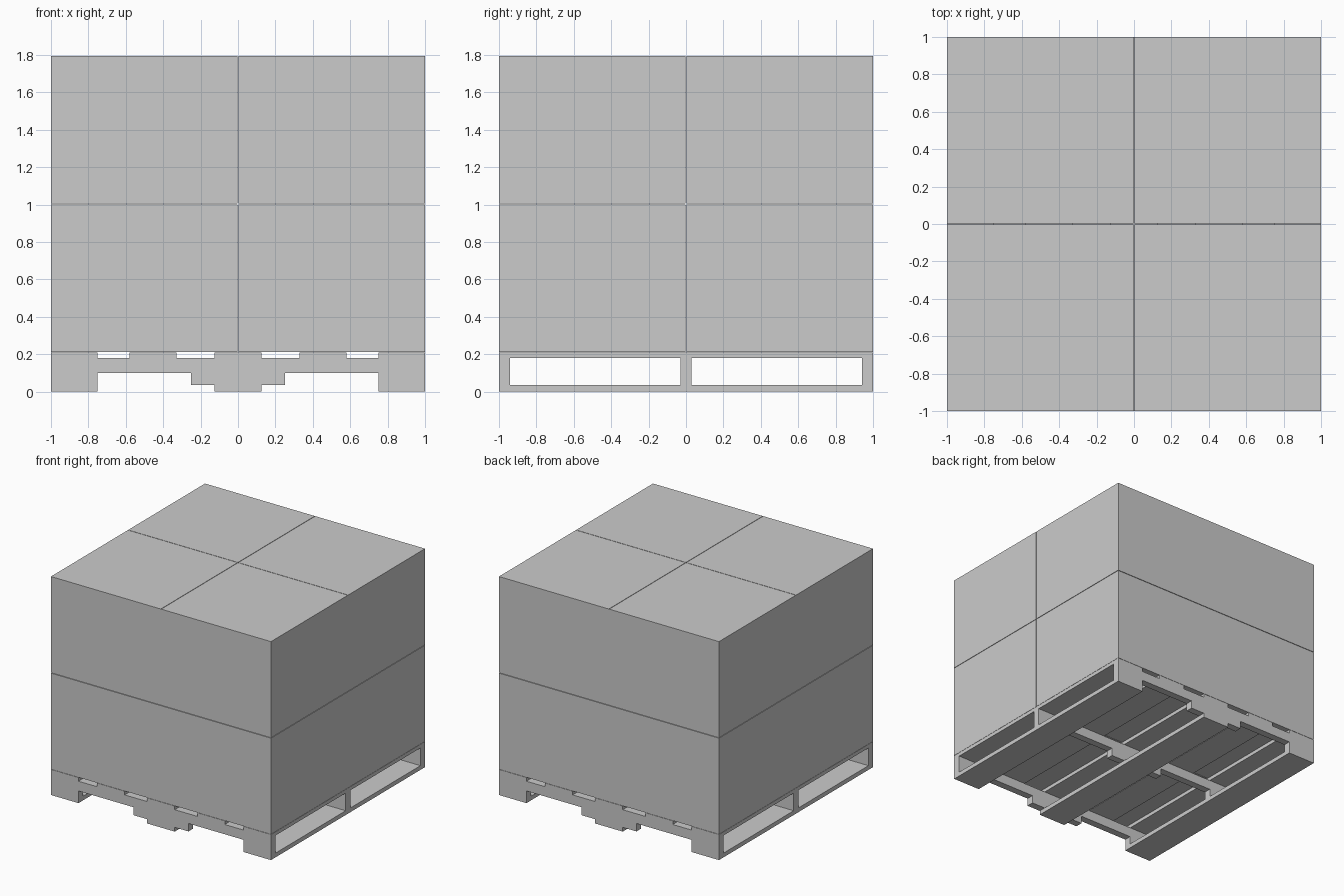
import bpy
import bmesh

default = bpy.data.objects.get("Cube")
if default:
    bpy.data.objects.remove(default)

grey = bpy.data.materials.new("plain grey")
grey.use_nodes = True
colour = (0.6, 0.6, 0.6, 1)
grey.diffuse_color = colour
grey.node_tree.nodes["Principled BSDF"].inputs["Base Color"].default_value = colour


def add_object(name, bm):
    bmesh.ops.recalc_face_normals(bm, faces=bm.faces)
    mesh = bpy.data.meshes.new(name)
    bm.to_mesh(mesh)
    bm.free()
    mesh.materials.append(grey)
    obj = bpy.data.objects.new(name, mesh)
    bpy.context.collection.objects.link(obj)
    return obj


def box(name, low, high):
    bm = bmesh.new()
    bmesh.ops.create_cube(bm, size=1)
    for v in bm.verts:
        v.co = [h if c > 0 else l for c, l, h in zip(v.co, low, high)]
    return add_object(name, bm)


def stringer(name, y, half, profile):
    """Extrude an x-z profile along y."""
    bm = bmesh.new()
    face = bm.faces.new([bm.verts.new((x, y - half, z)) for x, z in profile])
    new = bmesh.ops.extrude_face_region(bm, geom=[face])["geom"]
    verts = [g for g in new if isinstance(g, bmesh.types.BMVert)]
    bmesh.ops.translate(bm, verts=verts, vec=(0, 2 * half, 0))
    return add_object(name, bm)


BOARD = 0.035      # bottom board thickness
DECK = 0.18        # underside of top boards
LOAD = 0.212       # underside of cartons
TOP = 1.795
GAP = 0.002        # half gap between cartons

# Notched stringers: half profile mirrored about x = 0
half_profile = [(0.25, BOARD), (0.25, 0.1), (0.75, 0.1), (0.75, BOARD), (1, BOARD), (1, DECK)]
profile = half_profile + [(-x, z) for x, z in reversed(half_profile)]
for name, y in (("front", -0.97), ("middle", 0), ("back", 0.97)):
    stringer(name + "_stringer", y, 0.03, profile)

# Bottom boards
for name, x in (("right", -0.875), ("middle", 0), ("left", 0.875)):
    box(name + "_bottom_board", (x - 0.125, -1, 0), (x + 0.125, 1, BOARD))

# Top deck boards
for i, x in enumerate((-0.875, -0.455, 0, 0.455, 0.875)):
    box(f"top_board_{i + 1}", (x - 0.125, -1, DECK), (x + 0.125, 1, LOAD - GAP))

# Two layers of four cartons
middle = (LOAD + TOP) / 2
for layer, low, high in (("lower", LOAD, middle - GAP), ("upper", middle + GAP, TOP)):
    for side, x0, x1 in (("right", -1, -GAP), ("left", GAP, 1)):
        for end, y0, y1 in (("front", -1, -GAP), ("back", GAP, 1)):
            box(f"{layer}_{end}_{side}_carton", (x0, y0, low), (x1, y1, high))
